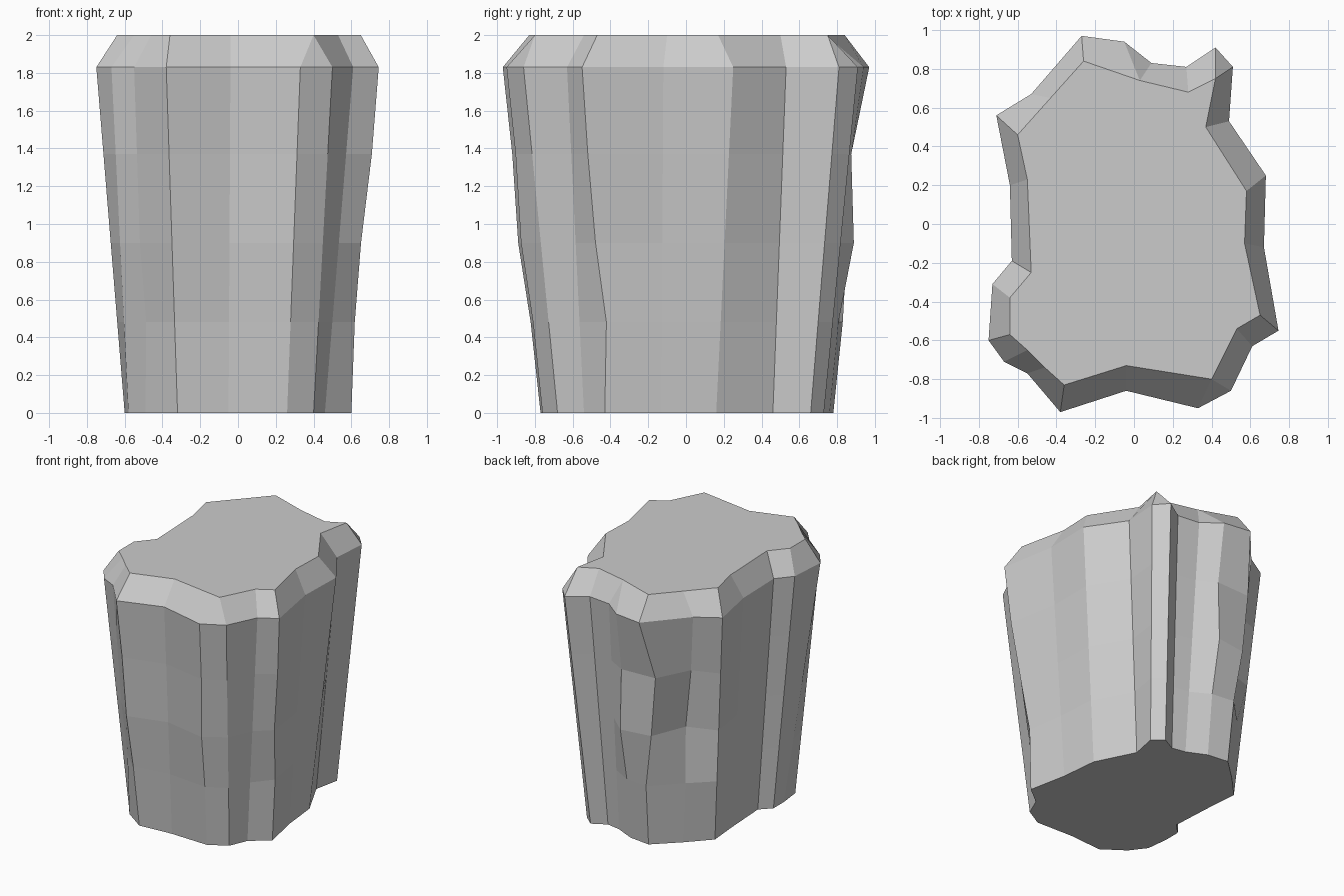
import bpy, bmesh
from mathutils import Vector

# Matching outlines, counterclockwise from the front left corner
foot = [(-.32, -.77), (-.05, -.75), (.26, -.76), (.40, -.68), (.46, -.54), (.60, -.43),
        (.54, -.13), (.51, .16), (.36, .46), (.40, .66), (.32, .73), (.21, .67),
        (.10, .69), (-.05, .76), (-.22, .78), (-.40, .61), (-.56, .44), (-.54, .20),
        (-.52, -.15), (-.60, -.23), (-.60, -.36), (-.58, -.53), (-.49, -.65)]
rim = [(-.38, -.97), (-.04, -.86), (.33, -.95), (.50, -.86), (.61, -.63), (.745, -.55),
       (.67, -.12), (.68, .25), (.49, .53), (.51, .81), (.42, .91), (.27, .81),
       (.09, .83), (-.05, .94), (-.27, .97), (-.53, .67), (-.71, .56), (-.64, .20),
       (-.63, -.19), (-.73, -.31), (-.75, -.60), (-.67, -.71), (-.55, -.77)]
crown = [(-.36, -.83), (-.04, -.73), (.40, -.80), (.40, -.80), (.53, -.54), (.65, -.47),
         (.57, -.10), (.58, .17), (.37, .50), (.42, .75), (.42, .75), (.28, .68),
         (.03, .74), (.03, .74), (-.26, .84), (-.43, .65), (-.60, .46), (-.55, .23),
         (-.53, -.25), (-.64, -.38), (-.64, -.57), (-.55, -.65), (-.46, -.74)]
N = len(rim)

# Uneven stone: (level, point) -> shift, with a hollow in the back left side
shifts = {(3, 13): (0, -.02), (2, 13): (0, .04),
          (3, 14): (-.08, -.06), (2, 14): (-.05, -.02),
          (3, 15): (.03, -.05), (2, 15): (.06, -.06),
          (2, 5): (-.02, .01), (1, 5): (-.02, .04), (1, 22): (.02, 0),
          (2, 0): (0, -.02), (2, 2): (0, -.02)}

bm = bmesh.new()
levels = [0, .48, .90, 1.37, 1.83]
rings = []
for k, z in enumerate(levels):
    ring = []
    for i in range(N):
        p = Vector(foot[i]).lerp(Vector(rim[i]), z / levels[-1])
        p += Vector(shifts.get((k, i), (0, 0)))
        ring.append(bm.verts.new((p.x, p.y, z)))
    rings.append(ring)
rings.append([bm.verts.new((x, y, 2)) for x, y in crown])

# Fluted sides, bevelled rim and flat caps
for a, b in zip(rings, rings[1:]):
    for i in range(N):
        j = (i + 1) % N
        bm.faces.new((a[i], a[j], b[j], b[i]))
bm.faces.new(rings[0][::-1])
bm.faces.new(rings[-1])
bmesh.ops.remove_doubles(bm, verts=bm.verts, dist=.001)
bmesh.ops.recalc_face_normals(bm, faces=bm.faces)

mesh = bpy.data.meshes.new("rock_pillar")
bm.to_mesh(mesh)
bm.free()
bpy.context.collection.objects.link(bpy.data.objects.new("rock_pillar", mesh))
